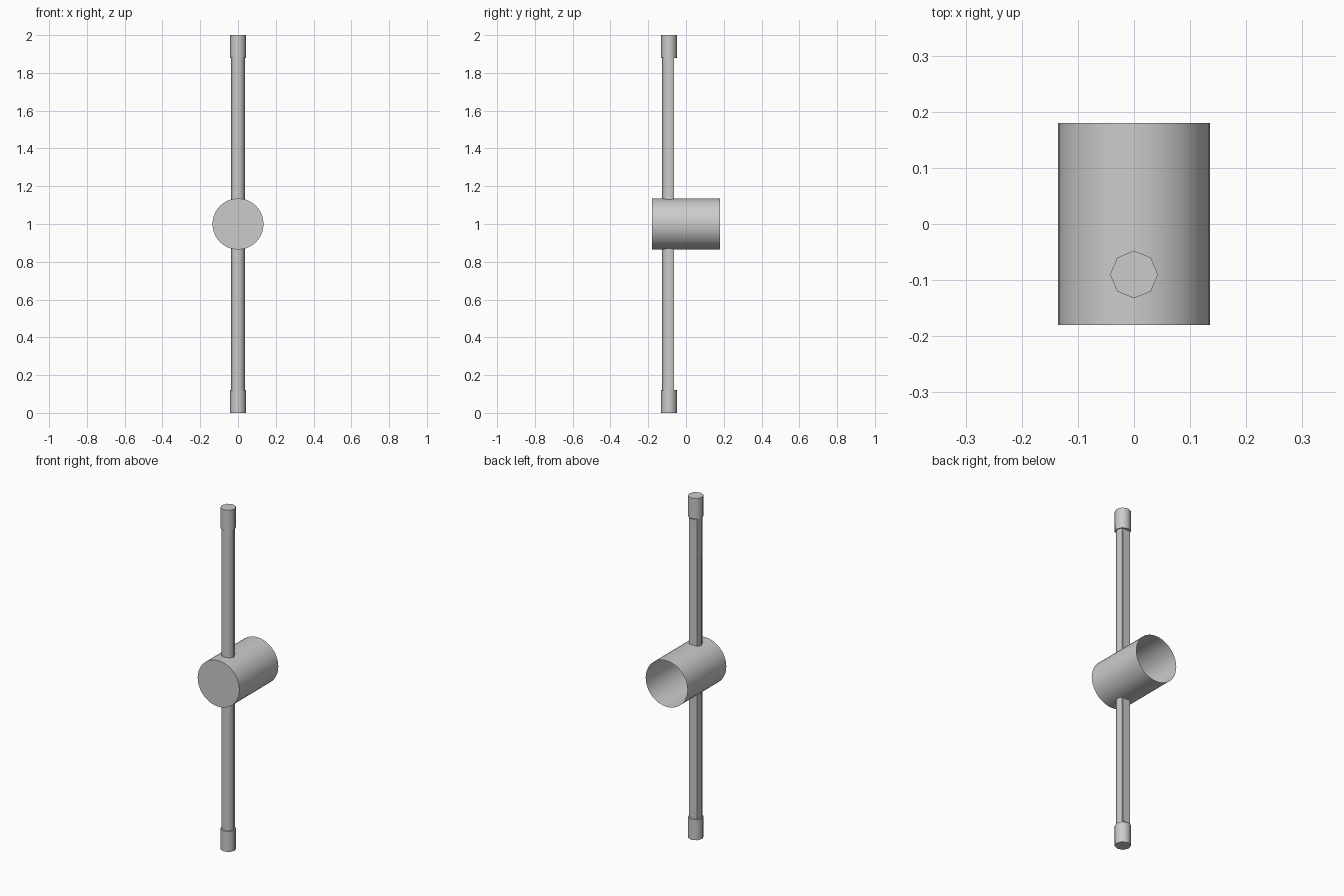
import bpy, bmesh, math

cube = bpy.data.objects.get("Cube")
if cube:
    bpy.data.objects.remove(cube, do_unlink=True)

grey = bpy.data.materials.new("light_grey")
grey.use_nodes = True
grey.diffuse_color = (0.6, 0.6, 0.6, 1)
grey.node_tree.nodes["Principled BSDF"].inputs["Base Color"].default_value = (0.6, 0.6, 0.6, 1)

ROD_Y = -0.09


def ring(radius, sides):
    """Regular outline with its first corner on the +x axis."""
    step = math.tau / sides
    return [(radius * math.cos(i * step), radius * math.sin(i * step)) for i in range(sides)]


def prism(name, outline, length, location, open_end=False, turn=0):
    """Extrude an outline along its local z axis."""
    bm = bmesh.new()
    low = [bm.verts.new((x, y, 0)) for x, y in outline]
    high = [bm.verts.new((x, y, length)) for x, y in outline]
    count = len(outline)
    for i in range(count):
        j = (i + 1) % count
        bm.faces.new((low[i], low[j], high[j], high[i]))
    bm.faces.new(high)
    if not open_end:
        bm.faces.new(low[::-1])
    mesh = bpy.data.meshes.new(name)
    bm.to_mesh(mesh)
    bm.free()
    mesh.materials.append(grey)
    obj = bpy.data.objects.new(name, mesh)
    obj.location = location
    obj.rotation_euler.x = turn
    bpy.context.collection.objects.link(obj)
    bpy.ops.object.select_all(action="DESELECT")
    obj.select_set(True)
    bpy.context.view_layer.objects.active = obj
    bpy.ops.object.shade_smooth_by_angle(angle=math.radians(60))
    return obj


# Round housing, closed at the front and open at the back
prism("housing", ring(0.135, 40), 0.36, (0, 0.18, 1), open_end=True, turn=math.pi / 2)

# Eight-sided rod with its rear corner removed to leave a flat back
rod_outline = [p for i, p in enumerate(ring(0.036, 8)) if i != 2]
prism("rod", rod_outline, 1.8, (0, ROD_Y, 0.1))

# Thin strip lying on the flat back
strip_outline = [(-0.023, 0), (0.023, 0), (0.023, 0.002), (-0.023, 0.002)]
prism("back_strip", strip_outline, 1.74, (0, ROD_Y + 0.0255, 0.13))

# End caps
for name, z in (("bottom_cap", 0), ("top_cap", 1.88)):
    prism(name, ring(0.0425, 8), 0.12, (0, ROD_Y, z))
